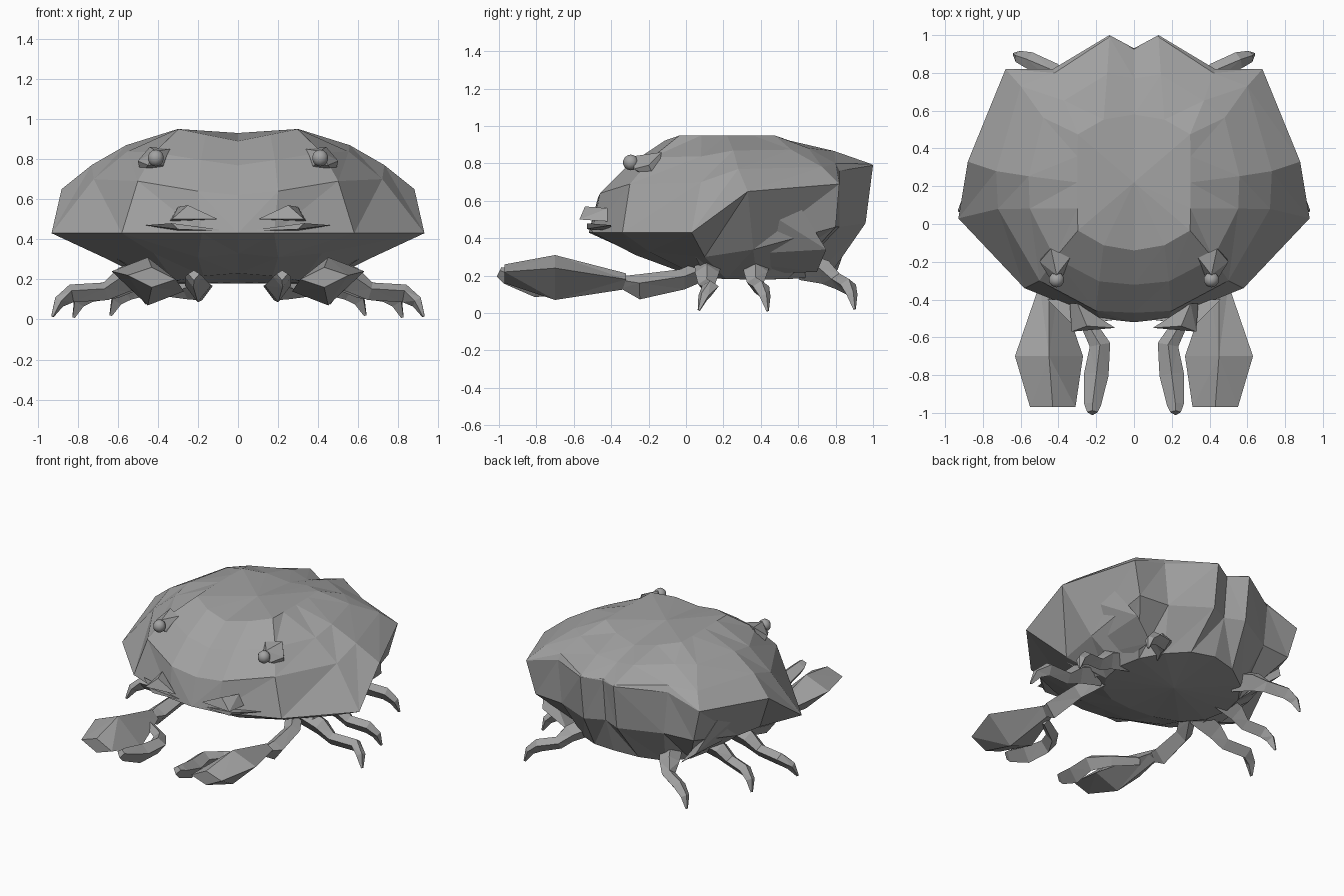
import bpy, bmesh, math
from mathutils import Vector

if "Cube" in bpy.data.objects:
    bpy.data.objects.remove(bpy.data.objects["Cube"])

shell_grey = bpy.data.materials.new("shell_grey")
shell_grey.diffuse_color = (0.36, 0.36, 0.36, 1)
shell_grey.use_nodes = True
shell_grey.node_tree.nodes["Principled BSDF"].inputs["Base Color"].default_value = shell_grey.diffuse_color


def finish(bm, name, smooth=False):
    bmesh.ops.remove_doubles(bm, verts=bm.verts, dist=0.0005)
    bmesh.ops.triangulate(bm, faces=bm.faces)
    bmesh.ops.recalc_face_normals(bm, faces=bm.faces)
    me = bpy.data.meshes.new(name)
    bm.to_mesh(me)
    bm.free()
    me.materials.append(shell_grey)
    for p in me.polygons:
        p.use_smooth = smooth
    ob = bpy.data.objects.new(name, me)
    bpy.context.collection.objects.link(ob)
    return ob


def loft(name, rings):
    """Closed skin through rings of equal length, capped at both ends."""
    bm = bmesh.new()
    vs = [[bm.verts.new(p) for p in r] for r in rings]
    n = len(vs[0])
    for a, b in zip(vs, vs[1:]):
        for i in range(n):
            j = (i + 1) % n
            bm.faces.new((a[i], a[j], b[j], b[i]))
    bm.faces.new(vs[0])
    bm.faces.new(vs[-1])
    return finish(bm, name)


def hull(name, pts):
    bm = bmesh.new()
    for p in pts:
        bm.verts.new(p)
    bmesh.ops.convex_hull(bm, input=bm.verts)
    return finish(bm, name)


def limb(name, path, radii, s):
    """Four-sided tapering limb along a path; s mirrors it."""
    pts = [Vector(p) for p in path]
    rings = []
    for i, (p, w) in enumerate(zip(pts, radii)):
        t = (pts[min(i + 1, len(pts) - 1)] - pts[max(i - 1, 0)]).normalized()
        side = t.cross(Vector((0, 0, 1))).normalized()
        up = side.cross(t)
        r = [p + (side * a + up * b) * w for a, b in ((1, .3), (0, 1), (-1, .3), (0, -1))]
        rings.append([(s * v.x, v.y, v.z) for v in r])
    return loft(name, rings)


# Body: half rings from front centre to back centre; belly and crown are ovals
STEPS = 8
angles = [math.pi * i / STEPS for i in range(STEPS + 1)]
belly = [(.45 * math.sin(a), .38 - .43 * math.cos(a), .18 + .05 * math.cos(a) ** 4) for a in angles]
crown = []
for a in angles:
    x = min(.3, .42 * math.sin(a))
    crown.append((x, .22 - .36 * math.cos(a), .89 + .2 * x))

underside = [(0, -.3, .33), (.2, -.27, .31), (.42, -.2, .33), (.65, .1, .3), (.66, .36, .34),
             (.62, .8, .46), (.4, .82, .46), (.13, .96, .48), (0, .9, .48)]
rim = [(0, -.52, .43), (.18, -.5, .43), (.58, -.34, .43), (.93, .03, .43), (.88, .33, .65),
       (.68, .82, .69), (.43, .82, .76), (.13, 1, .79), (0, .93, .77)]
ledge = [(0, -.47, .62), (.2, -.46, .64), (.5, -.3, .69), (.72, .08, .7), (.73, .28, .77),
         (.6, .73, .78), (.42, .8, .8), (.13, .99, .797), (0, .925, .78)]
# Dome sits between the ledge and the crown, pushed outward
dome = []
for (x, y, z), (u, v, w) in zip(ledge, crown):
    dome.append((x * .6 + u * .4, y * .55 + v * .45, z * .45 + w * .55))

bm = bmesh.new()
rows = []
for r in (belly, underside, rim, ledge, dome, crown):
    r[0] = (0, *r[0][1:])
    r[-1] = (0, *r[-1][1:])
    rows.append([bm.verts.new(p) for p in r + [(-x, y, z) for x, y, z in r[-2:0:-1]]])
n = 2 * STEPS
for a, b in zip(rows, rows[1:]):
    for i in range(n):
        j = (i + 1) % n
        # mirrored diagonals keep both halves alike
        if i < STEPS:
            bm.faces.new((a[i], a[j], b[j]))
            bm.faces.new((a[i], b[j], b[i]))
        else:
            bm.faces.new((a[i], a[j], b[i]))
            bm.faces.new((a[j], b[j], b[i]))
for row, c in ((rows[0], (0, .4, .18)), (rows[-1], (0, .22, .93))):
    cv = bm.verts.new(c)
    for i in range(n):
        bm.faces.new((row[i], row[(i + 1) % n], cv))
finish(bm, "body_shell")

LEG_RADII = (.075, .065, .045, .045, .032, .008)

for s, tag in ((1, "right"), (-1, "left")):
    def m(pts):
        return [(s * x, y, z) for x, y, z in pts]

    # Eye socket and eyeball
    hull("eye_socket_" + tag, m([(.33, -.2, .72), (.48, -.16, .71), (.34, -.18, .85),
                                 (.44, -.13, .86), (.5, -.2, .79), (.38, -.28, .77),
                                 (.45, -.28, .77), (.41, -.27, .84)]))
    bm = bmesh.new()
    bmesh.ops.create_uvsphere(bm, u_segments=10, v_segments=7, radius=.042)
    bmesh.ops.translate(bm, verts=bm.verts, vec=(s * .41, -.295, .805))
    finish(bm, "eye_" + tag, True)

    # Mouth flap and lip
    hull("mouth_flap_" + tag, m([(.1, -.55, .5), (.33, -.57, .5), (.25, -.54, .57),
                                 (.3, -.42, .56), (.34, -.42, .49)]))
    hull("mouth_lip_" + tag, m([(.03, -.5, .44), (.3, -.53, .45), (.46, -.4, .47),
                                (.33, -.53, .48), (.3, -.4, .44)]))

    # Claw: arm, palm and movable finger
    limb("claw_arm_" + tag, [(.36, .12, .24), (.44, -.02, .18), (.46, -.25, .14), (.45, -.34, .165)],
         (.055, .055, .067, .035), s)
    palm = []
    for x, y, z, w, h, tilt in ((.45, -.32, .17, .05, .042, .01), (.45, -.7, .19, .18, .12, .05),
                                (.43, -.97, .21, .12, .05, .01)):
        palm.append(m([(x + w, y, z + tilt), (x, y, z + h), (x - w, y, z - tilt), (x, y, z - h)]))
    loft("claw_palm_" + tag, palm)
    limb("claw_finger_" + tag, [(.4, -.42, .15), (.25, -.52, .14), (.18, -.64, .15),
                                (.2, -.8, .15), (.22, -.96, .2), (.22, -1, .22)],
         (.03, .04, .055, .065, .045, .028), s)

    # Walking legs: hip, knee, ankle and tip, with the bends filled in between
    for name, hip, knee, ankle, tip in (
            ("front", (.4, .12, .25), (.66, .11, .14), (.83, .13, .13), (.925, .07, .015)),
            ("middle", (.38, .38, .25), (.61, .37, .15), (.74, .4, .13), (.82, .435, .01)),
            ("rear", (.32, .62, .25), (.43, .81, .17), (.55, .865, .14), (.635, .9, .02))):
        hip, knee, ankle, tip = map(Vector, (hip, knee, ankle, tip))
        thigh = hip.lerp(knee, .65) + Vector((0, 0, .02))
        shin = ankle.lerp(tip, .55) + Vector((.01, 0, .02))
        limb(name + "_leg_" + tag, [hip, thigh, knee, ankle, shin, tip], LEG_RADII, s)

    # Leg socket ridge under the shell
    hull("leg_socket_" + tag, m([(.6, .05, .3), (.74, .4, .56), (.68, .62, .55), (.6, .75, .34),
                                 (.45, .7, .22), (.45, .1, .2)]))
